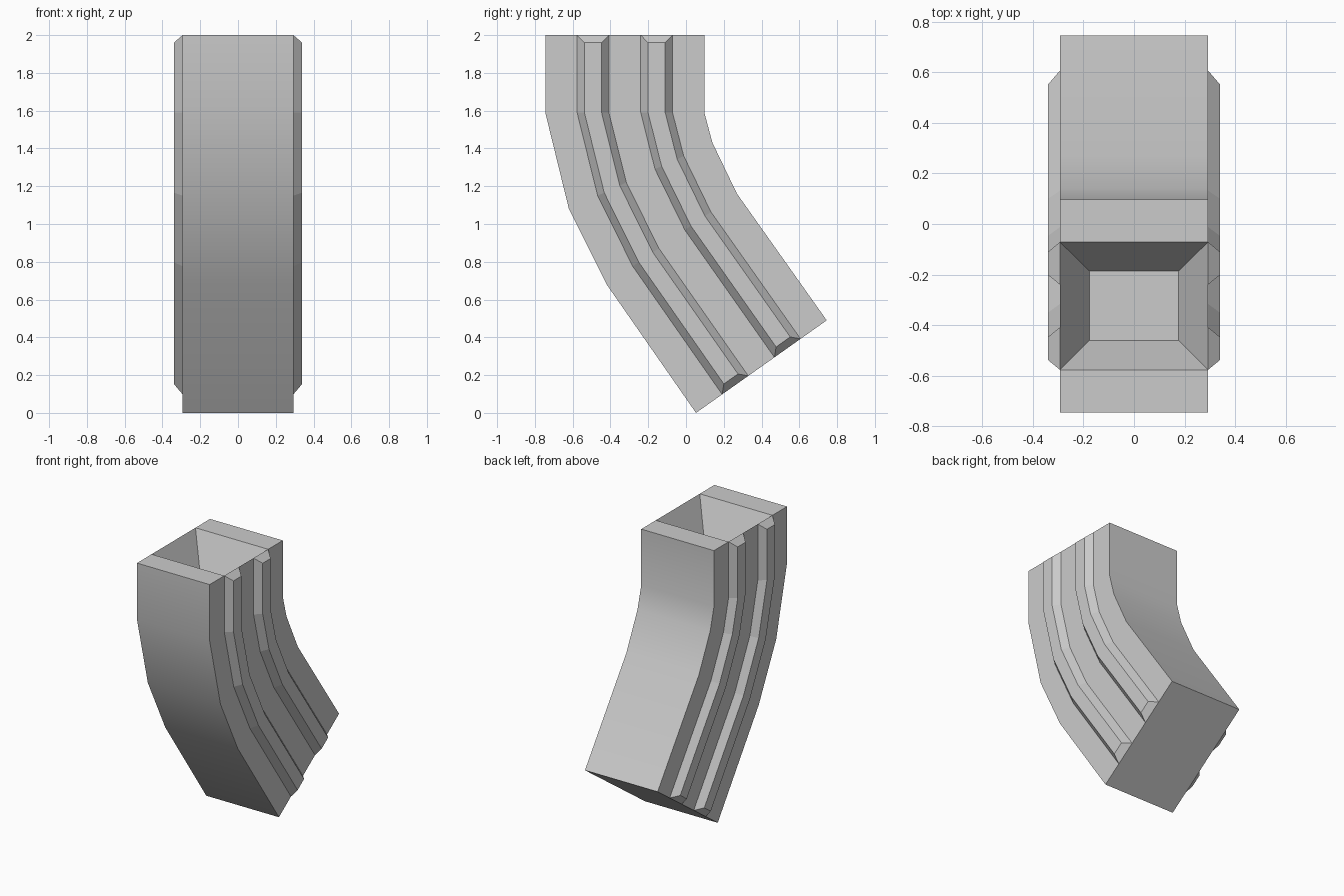
import bpy, bmesh
from mathutils import Vector

if "Cube" in bpy.data.objects:
    bpy.data.objects.remove(bpy.data.objects["Cube"])

# Side profile (y, z), top to bottom: front edge and back edge
FRONT = [(-0.745, 2.0), (-0.745, 1.59), (-0.62, 1.08), (-0.42, 0.68), (0.053, 0.0)]
BACK = [(0.097, 2.0), (0.097, 1.59), (0.14, 1.43), (0.27, 1.16), (0.745, 0.49)]
HALF = 0.293      # half width of the body
RIB_X = 0.34      # outer face of the ribs
RIBS = {"front_rib": (0.2, 0.4), "rear_rib": (0.6, 0.8)}
BEVEL = 0.046     # rib side slope, as a fraction of the body depth
END = 0.04        # rib end slope
RECESS = 0.25     # depth of the top opening


def across(row, t, x):
    """Point on a row of the profile, t = 0 front to 1 back."""
    f, b = Vector((x, *FRONT[row])), Vector((x, *BACK[row]))
    return f.lerp(b, t)


def finish(name, bm):
    bmesh.ops.recalc_face_normals(bm, faces=bm.faces)
    mesh = bpy.data.meshes.new(name)
    bm.to_mesh(mesh)
    bm.free()
    obj = bpy.data.objects.new(name, mesh)
    bpy.context.collection.objects.link(obj)
    return obj


# Curved body with a tapered opening in the top
bm = bmesh.new()
rows = len(FRONT)
rings = [[bm.verts.new(across(r, t, x * HALF))
          for t, x in ((0, -1), (0, 1), (1, 1), (1, -1))] for r in range(rows)]
mouth = [bm.verts.new(across(0, t, x * HALF))
         for t, x in ((0.2, -1), (0.2, 1), (0.8, 1), (0.8, -1))]
floor = [bm.verts.new((x, y, 2 - RECESS))
         for x, y in ((-0.176, -0.46), (0.176, -0.46), (0.176, -0.186), (-0.176, -0.186))]
for r in range(rows - 1):
    a, b = rings[r], rings[r + 1]
    for i in range(4):
        j = (i + 1) % 4
        # the top side faces also run along the rim of the opening
        rim = [mouth[i], mouth[j]] if r == 0 and i in (1, 3) else []
        bm.faces.new([a[i]] + rim + [a[j], b[j], b[i]])
top = rings[0]
bm.faces.new((top[0], top[1], mouth[1], mouth[0]))
bm.faces.new((mouth[3], mouth[2], top[2], top[3]))
for i in range(4):
    j = (i + 1) % 4
    bm.faces.new((mouth[i], mouth[j], floor[j], floor[i]))
bm.faces.new(floor)
bm.faces.new(rings[-1])
body = finish("body", bm)
bpy.context.view_layer.objects.active = body
body.select_set(True)
bpy.ops.object.shade_smooth_by_angle(angle=0.5236)

# Raised ribs following the curve, mirrored to both sides
for name, (t0, t1) in RIBS.items():
    bm = bmesh.new()
    strips = []
    for r in range(rows):
        pts = [across(r, t0, HALF), across(r, t0 + BEVEL, RIB_X),
               across(r, t1 - BEVEL, RIB_X), across(r, t1, HALF)]
        if r in (0, rows - 1):   # sloped ends
            n = 1 if r == 0 else rows - 2
            step = (across(n, t0, 0) - across(r, t0, 0)).normalized() * END
            pts[1] += step
            pts[2] += step
        strips.append([bm.verts.new(p) for p in pts])
    for a, b in zip(strips, strips[1:]):
        for i in range(3):
            bm.faces.new((a[i], a[i + 1], b[i + 1], b[i]))
    bm.faces.new(strips[0])
    bm.faces.new(strips[-1])
    rib = finish(name, bm)
    # make sure the open shell faces outward
    if sum(p.normal.x * p.area for p in rib.data.polygons) < 0:
        rib.data.flip_normals()
    mirror = rib.modifiers.new("mirror", 'MIRROR')
    mirror.use_axis = (True, False, False)
    mirror.use_mirror_merge = False
